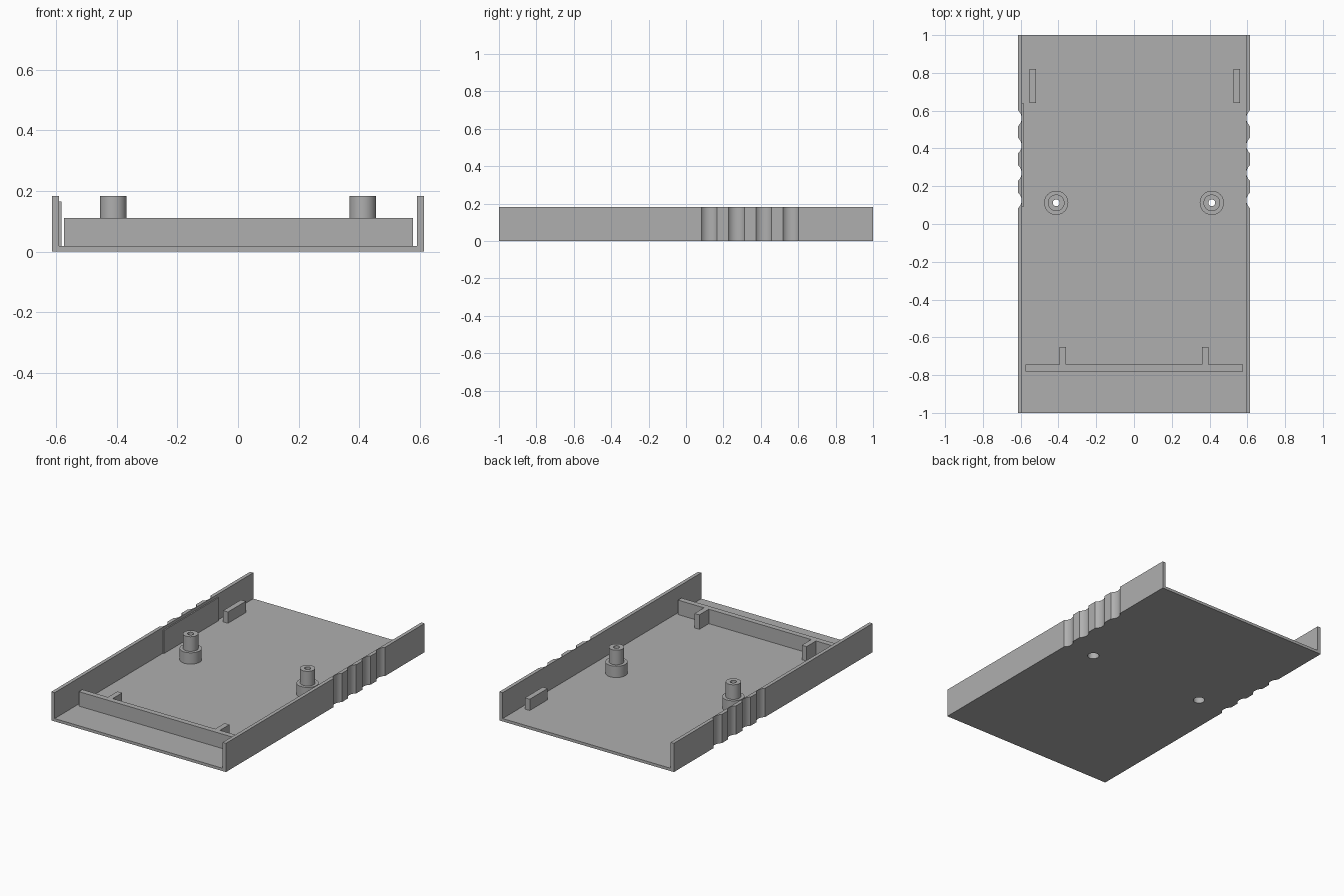
import bpy, bmesh, math
from mathutils import Matrix, Vector

cube = bpy.data.objects.get("Cube")
if cube:
    bpy.data.objects.remove(cube, do_unlink=True)

grey = bpy.data.materials.new("grey plastic")
grey.use_nodes = True
GREY = (0.43, 0.43, 0.43, 1)
grey.diffuse_color = GREY
grey.node_tree.nodes["Principled BSDF"].inputs["Base Color"].default_value = GREY

HALF_W, INNER, HEIGHT, FLOOR = 0.615, 0.592, 0.183, 0.018
POST_X, POST_Y, BORE = 0.412, 0.112, 0.034


def make_object(name, bm):
    bmesh.ops.recalc_face_normals(bm, faces=bm.faces)
    mesh = bpy.data.meshes.new(name)
    bm.to_mesh(mesh)
    bm.free()
    mesh.materials.append(grey)
    obj = bpy.data.objects.new(name, mesh)
    bpy.context.collection.objects.link(obj)
    return obj


def box(name, x, y, z):
    bm = bmesh.new()
    bmesh.ops.create_cube(bm, size=1)
    for v in bm.verts:
        v.co = Vector([(r[0] + r[1]) / 2 + c * (r[1] - r[0]) for c, r in zip(v.co, (x, y, z))])
    return make_object(name, bm)


def smooth(obj):
    bpy.ops.object.select_all(action="DESELECT")
    obj.select_set(True)
    bpy.context.view_layer.objects.active = obj
    bpy.ops.object.shade_smooth_by_angle(angle=math.radians(30))


# Open-ended tray: a U section swept from front to back
section = [(-HALF_W, 0), (HALF_W, 0), (HALF_W, HEIGHT), (INNER, HEIGHT),
           (INNER, FLOOR), (-INNER, FLOOR), (-INNER, HEIGHT), (-HALF_W, HEIGHT)]
bm = bmesh.new()
face = bm.faces.new([bm.verts.new((x, -1, z)) for x, z in section])
sweep = bmesh.ops.extrude_face_region(bm, geom=[face])
moved = [g for g in sweep["geom"] if isinstance(g, bmesh.types.BMVert)]
bmesh.ops.translate(bm, verts=moved, vec=(0, 2, 0))
if not face.is_valid or len(bm.faces) < 10:
    bm.faces.new([v for v in bm.verts if v.co.y < 0])
tray = make_object("tray", bm)

# Finger-grip scallops and screw bores cut through the tray
bm = bmesh.new()
holes = []
for side in (-1, 1):
    holes += [(side * 0.649, 0.125 + i * 0.145, 0.054) for i in range(4)]
    holes.append((side * POST_X, POST_Y, BORE))
for x, y, r in holes:
    bmesh.ops.create_cone(bm, cap_ends=True, segments=48, radius1=r, radius2=r,
                          depth=1, matrix=Matrix.Translation((x, y, 0)))
cutter = make_object("grip_cutter", bm)
cutter.hide_render = True
cut = tray.modifiers.new("cuts", "BOOLEAN")
cut.operation, cut.solver, cut.object = "DIFFERENCE", "EXACT", cutter
bpy.context.view_layer.objects.active = tray
bpy.ops.object.modifier_apply(modifier=cut.name)
bpy.data.objects.remove(cutter, do_unlink=True)
smooth(tray)

# Backing plate inside the right-hand grip
box("grip_backing", (-INNER, -0.584), (0.09, 0.64), (FLOOR, 0.165))

# Cross rib near the front
box("cross_rib", (-0.575, 0.578), (-0.78, -0.745), (FLOOR, 0.11))

# Stepped, hollow screw post profile: radius, height
post_profile = [(BORE, 0), (BORE, 0.1), (0.018, 0.1), (0.018, HEIGHT), (0.044, HEIGHT),
                (0.044, 0.09), (0.064, 0.09), (0.064, FLOOR)]

for side, label in ((-1, "right"), (1, "left")):
    # Rib brace and rear guide block
    bx, gx = side * 0.378, side * 0.54 + 0.004
    box(label + "_rib_brace", (bx - 0.017, bx + 0.017), (-0.75, -0.65), (FLOOR, 0.11))
    box(label + "_guide_block", (gx - 0.017, gx + 0.017), (0.64, 0.82), (FLOOR, 0.09))

    # Screw post turned around its axis
    bm = bmesh.new()
    verts = [bm.verts.new((r, 0, z)) for r, z in post_profile]
    edges = [bm.edges.new(pair) for pair in zip(verts, verts[1:])]
    bmesh.ops.spin(bm, geom=verts + edges, cent=(0, 0, 0), axis=(0, 0, 1),
                   angle=math.tau, steps=48, use_merge=True)
    bmesh.ops.remove_doubles(bm, verts=bm.verts, dist=0.0001)
    post = make_object(label + "_screw_post", bm)
    post.location = (side * POST_X, POST_Y, 0)
    smooth(post)
